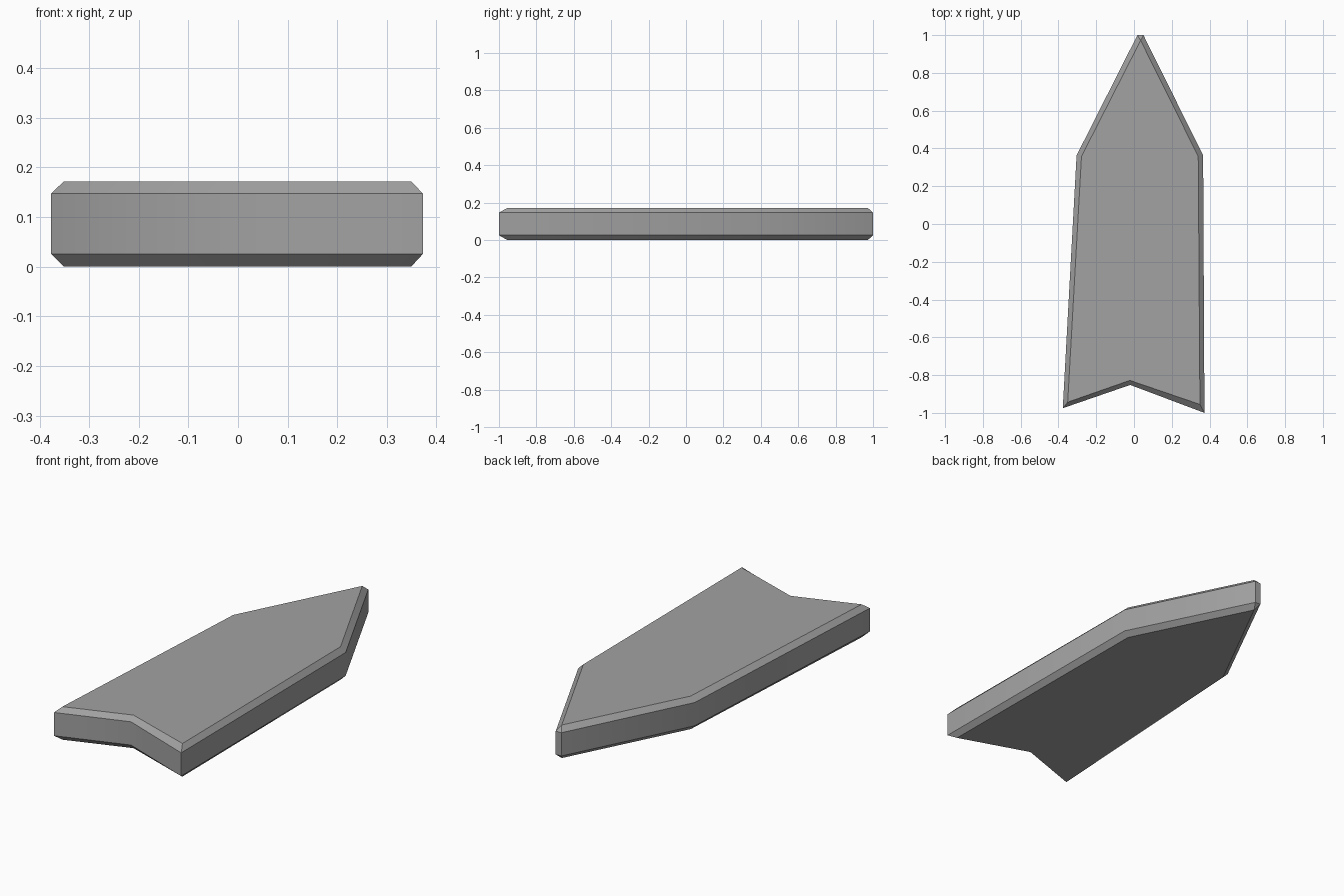
import bpy
import bmesh
import math

cube = bpy.data.objects.get("Cube")
if cube:
    bpy.data.objects.remove(cube, do_unlink=True)

# One flat grey
grey = bpy.data.materials.new("stone grey")
grey.use_nodes = True
colour = (0.36, 0.36, 0.36, 1)
grey.diffuse_color = colour
grey.node_tree.nodes["Principled BSDF"].inputs["Base Color"].default_value = colour

# Plank outline, counter-clockwise: notched end, shoulders, blunt tip
outer = [(-0.377, -0.975), (-0.02, -0.852), (0.373, -1.0), (0.366, 0.363),
         (0.05, 1.0), (0.018, 1.0), (-0.304, 0.363)]
# Chamfered outline, where the blunt tip closes to a point
inner = [(-0.351, -0.943), (-0.022, -0.828), (0.349, -0.955), (0.34, 0.358),
         (0.035, 0.972), (0.035, 0.972), (-0.278, 0.358)]
levels = [(inner, 0.0), (outer, 0.026), (outer, 0.147), (inner, 0.172)]

# Stack the outlines and bridge them
bm = bmesh.new()
rings = [[bm.verts.new((x, y, z)) for x, y in shape] for shape, z in levels]
count = len(outer)
for low, high in zip(rings, rings[1:]):
    for i in range(count):
        j = (i + 1) % count
        bm.faces.new((low[i], low[j], high[j], high[i]))
bm.faces.new(reversed(rings[0]))
bm.faces.new(rings[-1])
bmesh.ops.remove_doubles(bm, verts=bm.verts[:], dist=0.0005)
bmesh.ops.recalc_face_normals(bm, faces=bm.faces[:])

mesh = bpy.data.meshes.new("pointed_plank")
bm.to_mesh(mesh)
bm.free()
mesh.materials.append(grey)
plank = bpy.data.objects.new("pointed_plank", mesh)
bpy.context.collection.objects.link(plank)

# Soft side walls, crisp chamfers
bpy.ops.object.select_all(action="DESELECT")
plank.select_set(True)
bpy.context.view_layer.objects.active = plank
bpy.ops.object.shade_smooth_by_angle(angle=math.radians(40))
